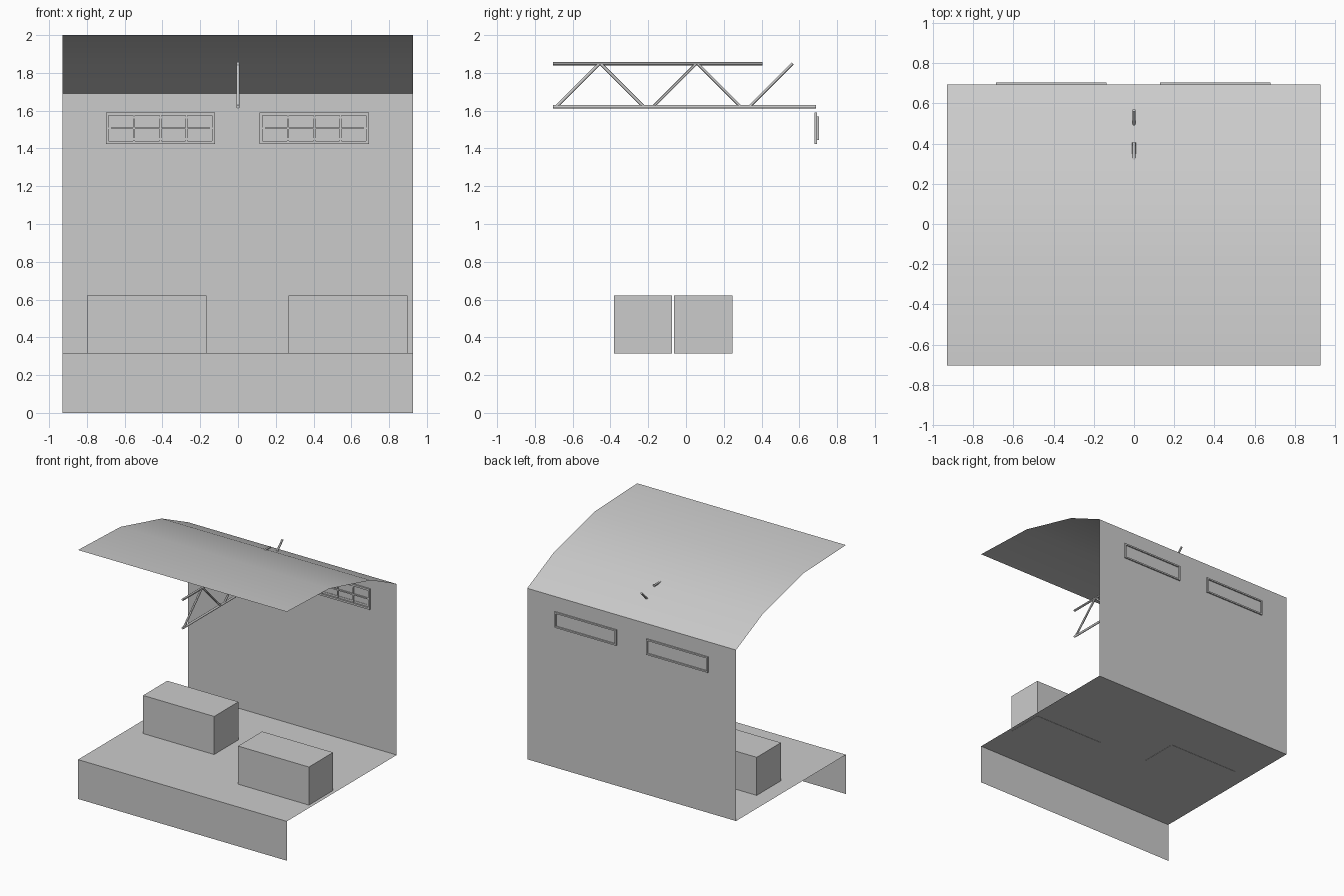
import bpy
from mathutils import Vector

if "Cube" in bpy.data.objects:
    bpy.data.objects.remove(bpy.data.objects["Cube"])

X0, X1 = -0.93, 0.926      # side edges of the building section
FRONT, BACK = -0.703, 0.693
FLOOR, EAVE = 0.316, 1.69


def make_mesh(name, verts, faces):
    mesh = bpy.data.meshes.new(name)
    mesh.from_pydata(verts, [], faces)
    obj = bpy.data.objects.new(name, mesh)
    bpy.context.collection.objects.link(obj)
    return obj


def sheet(name, profile):
    """Thin sheet: a (y, z) profile stretched across x."""
    n = len(profile)
    verts = [(x, y, z) for x in (X0, X1) for y, z in profile]
    return make_mesh(name, verts, [(i, n + i, n + i + 1, i + 1) for i in range(n - 1)])


def box(name, lo, hi):
    lo, hi = Vector(lo), Vector(hi)
    bpy.ops.mesh.primitive_cube_add(size=1, location=(lo + hi) / 2)
    obj = bpy.context.object
    obj.name = name
    for v in obj.data.vertices:
        v.co *= hi - lo
    return obj


def smooth(obj):
    bpy.ops.object.select_all(action='DESELECT')
    obj.select_set(True)
    bpy.context.view_layer.objects.active = obj
    bpy.ops.object.shade_smooth_by_angle()


def rod(name, a, b, radius):
    """Round bar between two (y, z) points on the centre plane."""
    a, b = Vector((0, *a)), Vector((0, *b))
    bpy.ops.mesh.primitive_cylinder_add(vertices=12, radius=radius, depth=(b - a).length,
                                        location=(a + b) / 2)
    obj = bpy.context.object
    obj.name = name
    obj.rotation_mode = 'QUATERNION'
    obj.rotation_quaternion = (b - a).to_track_quat('Z', 'Y')
    smooth(obj)


def ring(name, cx, cz, w, h, y0, y1, t):
    """Rectangular frame standing in the xz plane."""
    verts = []
    for y in (y0, y1):
        for d in (0, t):
            a, b = w / 2 - d, h / 2 - d
            verts += [(cx - a, y, cz - b), (cx + a, y, cz - b),
                      (cx + a, y, cz + b), (cx - a, y, cz + b)]
    faces = []
    for i in range(4):
        j = (i + 1) % 4
        faces += [(i, j, 4 + j, 4 + i), (8 + j, 8 + i, 12 + i, 12 + j),
                  (j, i, 8 + i, 8 + j), (4 + i, 4 + j, 12 + j, 12 + i)]
    make_mesh(name, verts, faces)


# Shell: kerb, floor, rear wall and curved roof
sheet("front_kerb", [(FRONT, 0), (FRONT, FLOOR)])
sheet("floor", [(FRONT, FLOOR), (BACK, FLOOR)])
sheet("rear_wall", [(BACK, FLOOR), (BACK, EAVE)])
smooth(sheet("curved_roof", [(BACK, EAVE), (0.36, 1.847), (-0.165, 1.98), (FRONT, 2.0)]))

# Crates
box("left_crate", (-0.80, -0.063, FLOOR - 0.002), (-0.168, 0.245, 0.622))
box("right_crate", (0.267, -0.381, FLOOR - 0.002), (0.897, -0.074, 0.622))

# Roof truss
TOP, BOTTOM = 1.849, 1.621
rod("truss_top_chord", (FRONT, TOP), (0.406, TOP), 0.009)
rod("truss_bottom_chord", (FRONT, BOTTOM), (0.688, BOTTOM), 0.009)
for i in range(3):
    y = -0.687 + i * 0.512
    rod(f"truss_rising_brace_{i}", (y, BOTTOM), (y + 0.228, TOP), 0.008)
    if i < 2:
        rod(f"truss_falling_brace_{i}", (y + 0.235, TOP), (y + 0.463, BOTTOM), 0.008)

# Windows: inner frame with glazing bars, outer frame behind the wall
W, H, CZ = 0.578, 0.166, 1.507
for side, cx in (("left", -0.411), ("right", 0.404)):
    ring(f"{side}_window_inner_frame", cx, CZ, W, H, 0.681, BACK, 0.015)
    ring(f"{side}_window_outer_frame", cx, CZ, 0.548, 0.126, 0.690, 0.703, 0.012)
    for i in (-1, 0, 1):
        x = cx + i * 0.139
        box(f"{side}_window_upright_bar", (x - 0.005, 0.684, CZ - H / 2 + 0.012),
            (x + 0.005, BACK, CZ + H / 2 - 0.012))
    box(f"{side}_window_cross_bar", (cx - W / 2 + 0.012, 0.684, CZ - 0.005),
        (cx + W / 2 - 0.012, BACK, CZ + 0.005))
